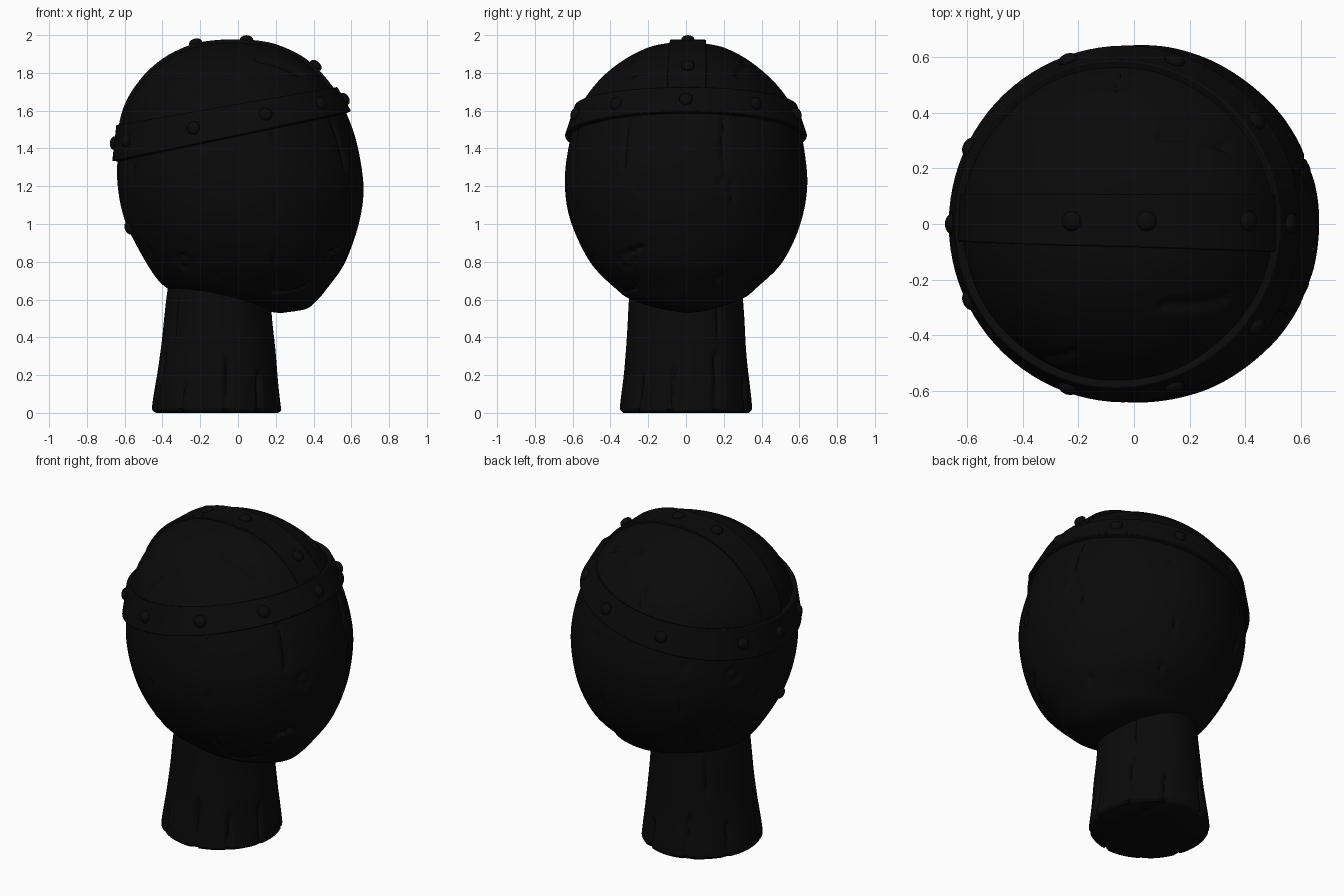
import bpy, bmesh
from math import sin, cos, pi, radians
from mathutils import Vector, noise
from mathutils.bvhtree import BVHTree
from mathutils.geometry import intersect_point_line

cube = bpy.data.objects.get("Cube")
if cube:
    bpy.data.objects.remove(cube)


def material(name, rgb):
    m = bpy.data.materials.new(name)
    m.use_nodes = True
    m.diffuse_color = (*rgb, 1)
    m.node_tree.nodes["Principled BSDF"].inputs["Base Color"].default_value = (*rgb, 1)
    return m


BLACK = material("near black", (0.003, 0.003, 0.003))


def finish(name, bm, angle=40):
    bmesh.ops.recalc_face_normals(bm, faces=bm.faces)
    mesh = bpy.data.meshes.new(name)
    bm.to_mesh(mesh)
    bm.free()
    ob = bpy.data.objects.new(name, mesh)
    bpy.context.collection.objects.link(ob)
    mesh.materials.append(BLACK)
    bpy.ops.object.select_all(action='DESELECT')
    ob.select_set(True)
    bpy.context.view_layer.objects.active = ob
    bpy.ops.object.shade_smooth_by_angle(angle=radians(angle))
    return ob


def spline(points, steps):
    """Catmull-Rom through the control sections."""
    p = [Vector(q) for q in points]
    p = [p[0]] + p + [p[-1]]
    out = []
    for a, b, c, d in zip(p, p[1:], p[2:], p[3:]):
        for i in range(steps):
            t = i / steps
            out.append((b * 2 + (c - a) * t + (a * 2 - b * 5 + c * 4 - d) * t ** 2
                        + (b * 3 - a - c * 3 + d) * t ** 3) / 2)
    return out + [p[-1]]


def bridge(bm, rings, close_rings=False, caps=True):
    pairs = list(zip(rings, rings[1:]))
    if close_rings:
        pairs.append((rings[-1], rings[0]))
    for a, b in pairs:
        n = len(a)
        for i in range(n):
            j = (i + 1) % n
            bm.faces.new((a[i], a[j], b[j], b[i]))
    if caps and not close_rings:
        bm.faces.new(rings[0])
        bm.faces.new(rings[-1])


def loft(sections, segs):
    """Sections are (z, x min, x max, half depth)."""
    bm = bmesh.new()
    rings = []
    for z, x0, x1, hy in sections:
        angles = [2 * pi * i / segs for i in range(segs)]
        rings.append([bm.verts.new(((x0 + x1) / 2 + (x1 - x0) / 2 * cos(a), hy * sin(a), z))
                      for a in angles])
    bridge(bm, rings)
    bmesh.ops.recalc_face_normals(bm, faces=bm.faces)
    bm.normal_update()
    return bm


def ray(tree, origin, direction):
    hit, normal, _, _ = tree.ray_cast(Vector(origin), Vector(direction).normalized())
    return hit, normal


def on_side(tree, azimuth, z, cx=0):
    a = radians(azimuth)
    return ray(tree, (cx, 0, z), (cos(a), sin(a), 0))[0]


def carve(bm, tree, cracks, knots=(), cx=0, rough=0.005):
    """Press tapering cracks and round knots into a surface, with a hewn unevenness."""
    segments = []
    for width, depth, path in cracks:
        pts = [on_side(tree, a, z, cx) for a, z in path]
        segments += [(p, q, width, depth) for p, q in zip(pts, pts[1:])]
    centres = [on_side(tree, a, z, cx) for a, z in knots]
    for v in bm.verts:
        push = rough * noise.noise(v.co * 4)
        cut = 0
        for p, q, width, depth in segments:
            near, t = intersect_point_line(v.co, p, q)
            near = p.lerp(q, min(1, max(0, t)))
            wobble = width * (1 + 0.5 * noise.noise(v.co * 9))
            cut = max(cut, depth * (1 - (v.co - near).length / wobble))
        for c in centres:
            cut = max(cut, 0.014 * (1 - abs((v.co - c).length - 0.04) / 0.018))
        v.co += v.normal * (push - cut)


# Wooden head, chin towards +x
HEAD = [(0.53, 0.21, 0.24, 0.015), (0.55, 0.06, 0.36, 0.14), (0.6, -0.16, 0.42, 0.29),
        (0.66, -0.37, 0.47, 0.37), (0.8, -0.49, 0.57, 0.51), (1.0, -0.59, 0.64, 0.605),
        (1.2, -0.635, 0.665, 0.64), (1.4, -0.63, 0.635, 0.625), (1.6, -0.595, 0.565, 0.57),
        (1.75, -0.51, 0.47, 0.47), (1.86, -0.395, 0.36, 0.345), (1.93, -0.26, 0.225, 0.215),
        (1.955, -0.14, 0.11, 0.11), (1.96, -0.03, 0.0, 0.015)]
head = loft(spline(HEAD, 11), 220)
surface = BVHTree.FromBMesh(head)
HEAD_CRACKS = [
    (0.014, 0.018, [(-106, 1.45), (-108, 1.1), (-104, 0.72)]),
    (0.014, 0.018, [(-72, 1.5), (-71, 1.1), (-69, 0.8), (-60, 0.64), (-38, 0.66), (-28, 0.82)]),
    (0.018, 0.025, [(20, 1.55), (17, 1.4), (22, 1.15), (20, 0.7)]),
    (0.02, 0.025, [(-32, 1.55), (-30, 1.3)]),
    (0.03, 0.03, [(-33, 0.84), (-24, 0.87)]),
    (0.016, 0.02, [(125, 1.35), (121, 1.05), (124, 0.75)]),
    (0.016, 0.02, [(168, 1.1), (155, 0.92), (140, 0.8)]),
    (0.014, 0.018, [(70, 1.4), (73, 1.0), (68, 0.75)]),
    (0.016, 0.02, [(-150, 1.3), (-153, 0.85)]),
    (0.025, 0.025, [(73, 1.865), (40, 1.79)]),
    (0.035, 0.025, [(-70, 1.88), (-40, 1.8)]),
    (0.018, 0.02, [(-115, 1.72), (-122, 1.62)]),
    (0.018, 0.02, [(98, 1.72), (95, 1.64)]),
]
carve(head, surface, HEAD_CRACKS, [(-20, 1.21), (19, 1.21), (-36, 0.8), (-125, 0.8), (150, 1.25)])
finish("head", head, 60)

# Flared neck
NECK = [(0.0, -0.43, 0.21, 0.33), (0.015, -0.452, 0.228, 0.345), (0.05, -0.452, 0.225, 0.347),
        (0.25, -0.42, 0.205, 0.325), (0.5, -0.39, 0.18, 0.307), (0.78, -0.355, 0.165, 0.29)]
neck = loft(spline(NECK, 9), 160)
neck_surface = BVHTree.FromBMesh(neck)
NECK_CRACKS = [(0.022, 0.03, [(a, 0.005), (a + 3, top)]) for a, top in
               ((-83, 0.28), (-50, 0.2), (-15, 0.22), (28, 0.3), (65, 0.18),
                (110, 0.25), (150, 0.2), (-160, 0.3), (-125, 0.15))]
NECK_CRACKS += [(0.014, 0.015, [(a, 0.4), (a, 0.6)]) for a in (-140, 35, 130)]
carve(neck, neck_surface, NECK_CRACKS, cx=-0.11, rough=0.004)
finish("neck", neck, 60)


# Metal bands hugging the head
def band(name, pairs, thickness, closed):
    bm = bmesh.new()
    rings = []
    for (lo, n_lo), (hi, n_hi) in pairs:
        rings.append([bm.verts.new(p) for p in
                      (lo - n_lo * 0.015, lo + n_lo * thickness,
                       hi + n_hi * thickness, hi - n_hi * 0.015)])
    bridge(bm, rings, closed)
    ob = finish(name, bm, 35)
    bevel = ob.modifiers.new("soft edges", 'BEVEL')
    bevel.width = 0.006
    bevel.segments = 2
    bevel.limit_method = 'ANGLE'
    bevel.angle_limit = radians(50)


def round_head(a, height, slope):
    return ray(surface, (0, 0, height), (cos(a), sin(a), slope * cos(a)))


def over_head(t, y):
    return ray(surface, (0, y, 1.45), (cos(t), 0, sin(t)))


turn = [2 * pi * i / 96 for i in range(96)]
band("brow_band", [(round_head(a, 1.465, 0.21), round_head(a, 1.625, 0.17)) for a in turn],
     0.03, True)

arc = [i / 48 for i in range(49)]
band("crown_strap", [(over_head(radians(20 + 155 * s), -0.1 + 0.04 * s),
                      over_head(radians(20 + 155 * s), 0.105)) for s in arc], 0.02, False)


# Domed rivets
def rivet(name, hit, lift):
    point, normal = hit
    bm = bmesh.new()
    bmesh.ops.create_uvsphere(bm, u_segments=16, v_segments=10, radius=0.036)
    turn_to = normal.to_track_quat('Z', 'Y')
    for v in bm.verts:
        v.co.z *= 0.65
        v.co = turn_to @ v.co + point + normal * lift
    finish(name, bm, 60)


for a in (0, 40, 76, 112, 155, 180, -155, -112, -76, -40):
    rivet("band_rivet", round_head(radians(a), 1.545, 0.19), 0.028)
for x in (-0.22, 0.045, 0.4):
    rivet("strap_rivet", ray(surface, (x, 0.01, 1.4), (0, 0, 1)), 0.017)
rivet("side_peg", ray(surface, (0, 0, 0.98), (-1, -0.2, 0)), 0.005)
